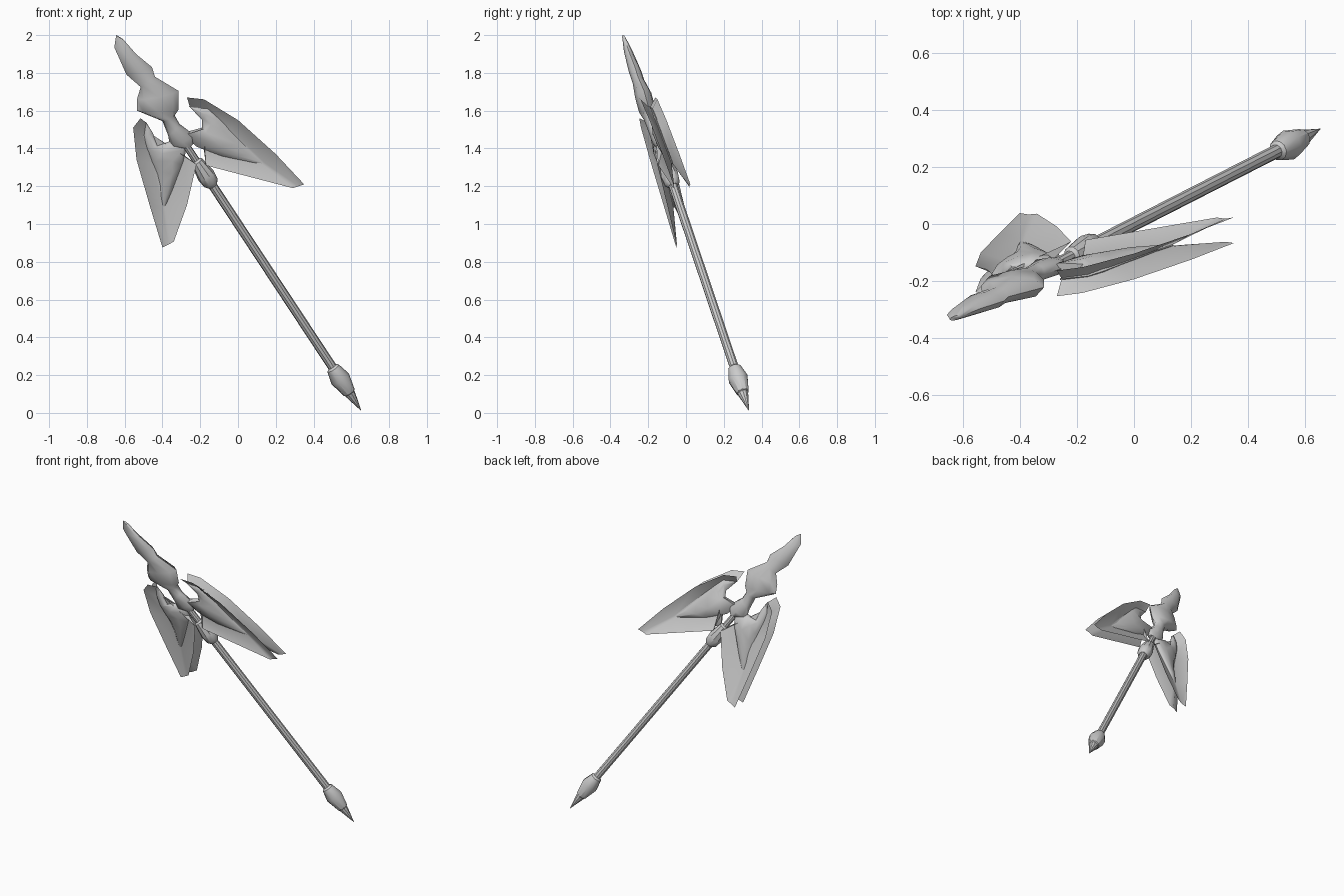
import bpy, bmesh
from math import sin, cos, pi, radians
from mathutils import Vector

cube = bpy.data.objects.get("Cube")
if cube:
    bpy.data.objects.remove(cube)

grey = bpy.data.materials.new("plain_grey")
grey.use_nodes = True
grey.diffuse_color = (0.6, 0.6, 0.6, 1)
grey.node_tree.nodes["Principled BSDF"].inputs["Base Color"].default_value = (0.6, 0.6, 0.6, 1)

# The weapon leans: AXIS runs to the blade tip, SIDE across the head, NORMAL out of its plane
AXIS = Vector((-0.66, -0.337, 1)).normalized()
NORMAL = Vector((-0.096, 0.959, 0.26)).normalized()
SIDE = NORMAL.cross(AXIS)
CENTRE = Vector((0, 0, 1))


def on_plane(p, lift=0):
    """Point of the leaning head plane at front position (x, z), lifted front or back."""
    x, z = p
    return Vector((x, 0.1 * x - 0.27 * (z - 1) + lift, z))


def grid_object(name, rows, closed, angle):
    """Skin rows of points; closed rows become capped tubes."""
    bm = bmesh.new()
    rings = [[bm.verts.new(p) for p in row] for row in rows]
    n = len(rings[0])
    for a, b in zip(rings, rings[1:]):
        for i in range(n if closed else n - 1):
            j = (i + 1) % n
            bm.faces.new((a[i], a[j], b[j], b[i]))
    if closed:
        bm.faces.new(rings[0])
        bm.faces.new(rings[-1])
    bmesh.ops.remove_doubles(bm, verts=bm.verts, dist=0.0005)
    bmesh.ops.recalc_face_normals(bm, faces=bm.faces)
    me = bpy.data.meshes.new(name)
    bm.to_mesh(me)
    bm.free()
    ob = bpy.data.objects.new(name, me)
    bpy.context.collection.objects.link(ob)
    me.materials.append(grey)
    bpy.ops.object.select_all(action='DESELECT')
    ob.select_set(True)
    bpy.context.view_layer.objects.active = ob
    bpy.ops.object.shade_smooth_by_angle(angle=radians(angle))
    return ob


def oval(mid, half, thick, n):
    return [mid + half * cos(2 * pi * i / n) + thick * sin(2 * pi * i / n) for i in range(n)]


def lathe(name, profile, n=10):
    """Turned part from (position along axis, radius)."""
    rows = [oval(CENTRE + AXIS * t, SIDE * r, NORMAL * r, n) for t, r in profile]
    grid_object(name, rows, True, 35)


def lens_loft(name, stations, n=8):
    """Flattened solid from (left edge, right edge, half thickness)."""
    rows = []
    for left, right, h in stations:
        a, b = on_plane(left), on_plane(right)
        rows.append(oval((a + b) / 2, (b - a) / 2, NORMAL * h, n))
    grid_object(name, rows, True, 50)


# Pole, collar and foot spike
lathe("pole", [(-0.98, 0.024), (0.32, 0.024)])
lathe("neck_rod", [(0.3, 0.02), (0.6, 0.02)])
lathe("upper_collar", [(0.25, 0.026), (0.27, 0.042), (0.32, 0.048), (0.41, 0.033), (0.42, 0.02)])
lathe("foot_collar", [(-0.94, 0.024), (-0.95, 0.036), (-1.02, 0.054), (-1.11, 0.034), (-1.12, 0.02)])
lathe("foot_spike", [(-1.09, 0.03), (-1.12, 0.028), (-1.23, 0.001)])

# Blade head, from tip to root
lens_loft("blade_head", [
    ((-0.645, 2.0), (-0.605, 1.975), 0.008),
    ((-0.655, 1.935), (-0.54, 1.9), 0.022),
    ((-0.59, 1.79), (-0.455, 1.83), 0.032),
    ((-0.515, 1.725), (-0.44, 1.78), 0.032),
    ((-0.535, 1.66), (-0.315, 1.705), 0.045),
    ((-0.535, 1.6), (-0.315, 1.605), 0.045),
    ((-0.4, 1.545), (-0.335, 1.575), 0.036),
    ((-0.37, 1.47), (-0.31, 1.53), 0.032),
    ((-0.36, 1.41), (-0.23, 1.47), 0.032),
    ((-0.29, 1.4), (-0.24, 1.42), 0.02)])

# Hooked wing cores
lens_loft("left_wing_core", [
    ((-0.26, 1.625), (-0.25, 1.615), 0.004),
    ((-0.19, 1.55), (-0.16, 1.615), 0.015),
    ((-0.19, 1.5), (-0.1, 1.565), 0.022),
    ((-0.3, 1.48), (-0.04, 1.5), 0.03),
    ((-0.22, 1.41), (0.03, 1.43), 0.028),
    ((-0.1, 1.36), (0.08, 1.375), 0.02),
    ((0.12, 1.315), (0.14, 1.325), 0.003)])
lens_loft("right_wing_core", [
    ((-0.49, 1.54), (-0.48, 1.53), 0.004),
    ((-0.5, 1.47), (-0.45, 1.48), 0.015),
    ((-0.485, 1.4), (-0.425, 1.415), 0.022),
    ((-0.455, 1.32), (-0.355, 1.44), 0.03),
    ((-0.43, 1.26), (-0.27, 1.42), 0.03),
    ((-0.415, 1.2), (-0.285, 1.34), 0.026),
    ((-0.41, 1.14), (-0.345, 1.18), 0.015),
    ((-0.4, 1.087), (-0.385, 1.09), 0.003)])

# Thin wing sheets: rows of outer rim, core edges and inner rim; rims flare off the plane
SHEETS = {
    "left_wing": [
        ((-0.27, 1.67), (-0.255, 1.62), (-0.255, 1.62), (-0.255, 1.62)),
        ((-0.18, 1.66), (-0.16, 1.61), (-0.185, 1.56), (-0.185, 1.56)),
        ((0, 1.55), (-0.04, 1.5), (-0.18, 1.39), (-0.17, 1.31)),
        ((0.2, 1.37), (0.14, 1.325), (0.13, 1.315), (0.06, 1.25)),
        ((0.35, 1.21), (0.32, 1.2), (0.32, 1.2), (0.29, 1.19))],
    "right_wing": [
        ((-0.516, 1.56), (-0.485, 1.535), (-0.485, 1.535), (-0.485, 1.535)),
        ((-0.555, 1.51), (-0.5, 1.46), (-0.45, 1.47), (-0.45, 1.47)),
        ((-0.537, 1.34), (-0.45, 1.32), (-0.28, 1.36), (-0.22, 1.315)),
        ((-0.468, 1.1), (-0.4, 1.09), (-0.385, 1.09), (-0.27, 1.1)),
        ((-0.4, 0.876), (-0.37, 0.89), (-0.37, 0.89), (-0.34, 0.907))],
}
RIM = 0.045
for wing, rows in SHEETS.items():
    for face, sign in (("front", -1), ("back", 1)):
        points = []
        for k, row in enumerate(rows):
            last = k == len(rows) - 1
            outer, core_a, core_b, inner = row
            points.append([
                on_plane(outer, sign * RIM),
                on_plane(core_a, sign * (RIM * 0.9 if last else 0.004)),
                on_plane(core_b, sign * (RIM * 0.9 if last else 0.004)),
                on_plane(inner, sign * (RIM if inner != core_b else 0.004))])
        grid_object(wing + "_sheet_" + face, points, False, 30)
